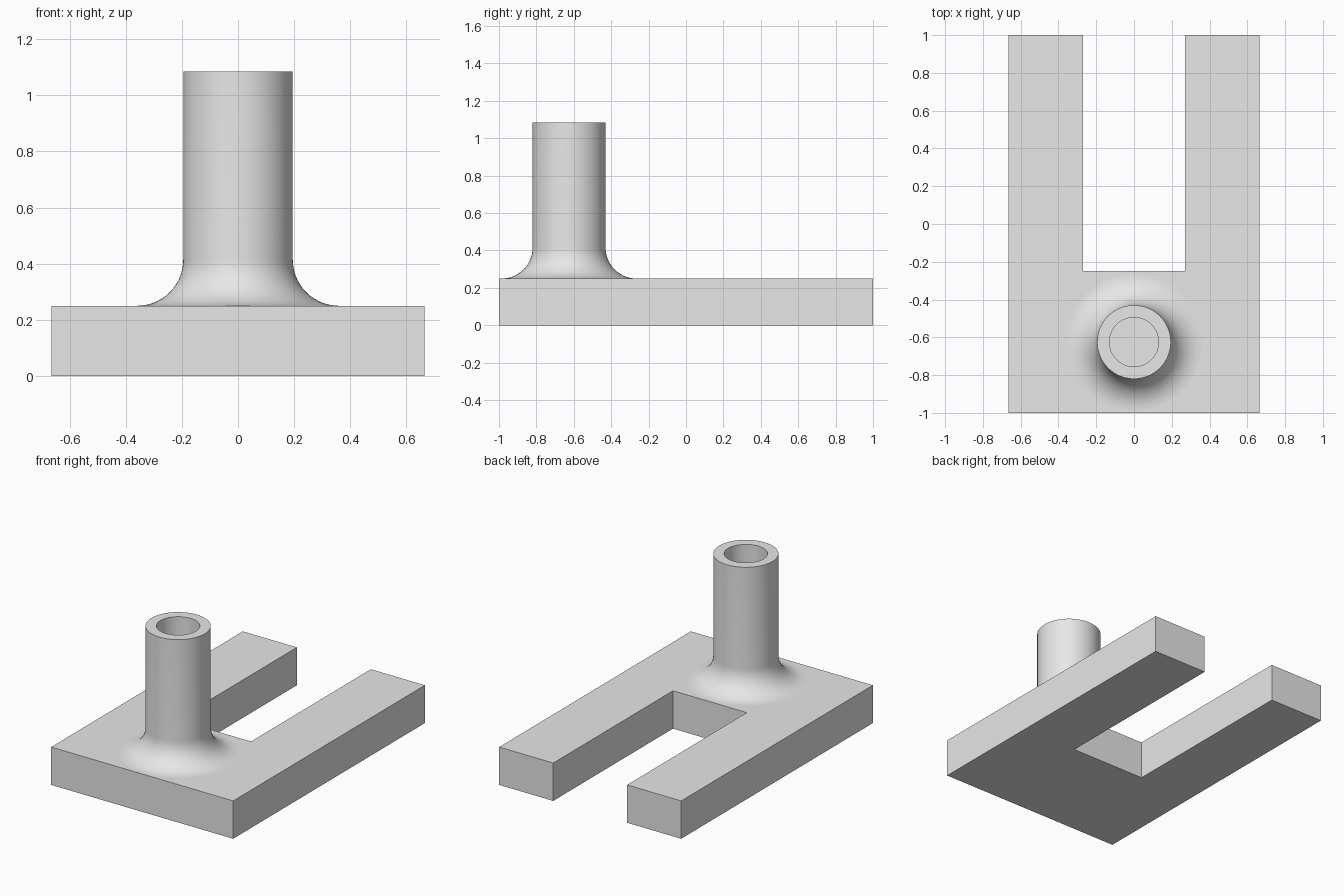
import bpy, bmesh, math
from mathutils import Vector

cube = bpy.data.objects.get("Cube")
if cube:
    bpy.data.objects.remove(cube, do_unlink=True)

grey = bpy.data.materials.new("plain grey")
grey.use_nodes = True
colour = (0.8, 0.8, 0.8, 1)
grey.diffuse_color = colour
grey.node_tree.nodes["Principled BSDF"].inputs["Base Color"].default_value = colour

BASE_TOP = 0.25


def finish(name, bm, location=(0, 0, 0)):
    bmesh.ops.recalc_face_normals(bm, faces=bm.faces)
    mesh = bpy.data.meshes.new(name)
    bm.to_mesh(mesh)
    bm.free()
    mesh.materials.append(grey)
    obj = bpy.data.objects.new(name, mesh)
    obj.location = location
    bpy.context.collection.objects.link(obj)
    return obj


# Forked base plate: half outline mirrored, then extruded
half = [(0.665, -1), (0.665, 1), (0.27, 1), (0.27, -0.25)]
outline = half + [(-x, y) for x, y in reversed(half)]
bm = bmesh.new()
face = bm.faces.new([bm.verts.new((x, y, 0)) for x, y in outline])
top = bmesh.ops.extrude_face_region(bm, geom=[face])
bmesh.ops.translate(bm, vec=(0, 0, BASE_TOP),
                    verts=[v for v in top["geom"] if isinstance(v, bmesh.types.BMVert)])
finish("forked_base", bm)

# Hollow post with a concave fillet, turned around its axis;
# the closed lower end forms the floor of the bore
outer, bore, height, fillet = 0.195, 0.13, 1.085, 0.165
steps = 14
profile = [(0, BASE_TOP + 0.001), (bore, BASE_TOP + 0.001), (bore, height), (outer, height)]
for i in range(steps + 1):
    a = math.pi / 2 * i / steps
    profile.append((outer + fillet * (1 - math.cos(a)),
                    BASE_TOP + fillet * (1 - math.sin(a))))
profile.append((0, BASE_TOP))

bm = bmesh.new()
verts = [bm.verts.new((r, 0, z)) for r, z in profile]
edges = [bm.edges.new(pair) for pair in zip(verts, verts[1:])]
bmesh.ops.spin(bm, geom=verts + edges, cent=(0, 0, 0), axis=(0, 0, 1),
               angle=math.tau, steps=64)
bmesh.ops.remove_doubles(bm, verts=bm.verts, dist=0.0001)
post = finish("hollow_post", bm, (0, -0.625, 0))

bpy.ops.object.select_all(action="DESELECT")
post.select_set(True)
bpy.context.view_layer.objects.active = post
bpy.ops.object.shade_smooth_by_angle(angle=math.radians(30))
